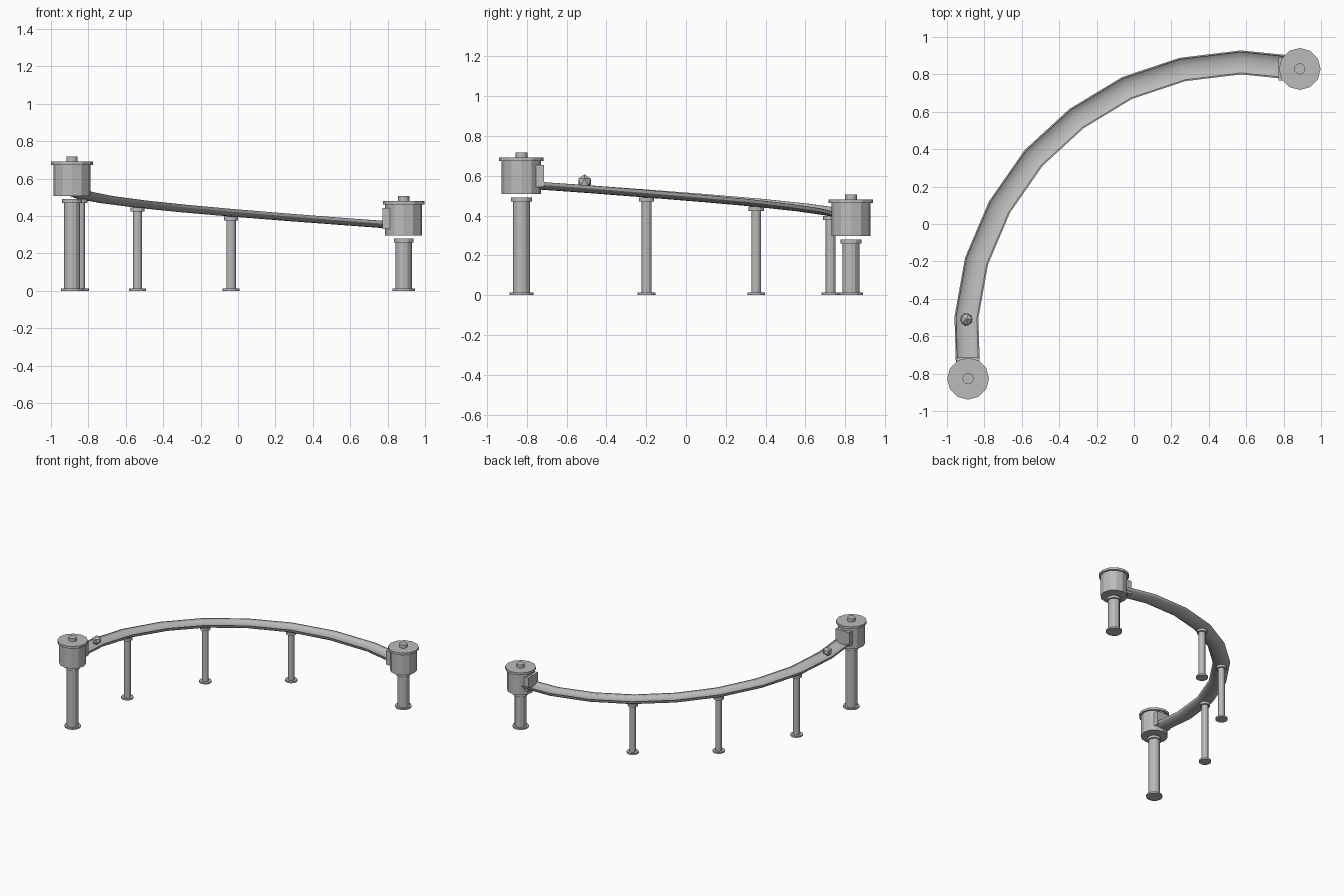
import bpy, bmesh, math
from mathutils import Vector

if "Cube" in bpy.data.objects:
    bpy.data.objects.remove(bpy.data.objects["Cube"])

grey = bpy.data.materials.new("stone grey")
grey.diffuse_color = (0.5, 0.5, 0.5, 1)
grey.use_nodes = True
grey.node_tree.nodes["Principled BSDF"].inputs["Base Color"].default_value = grey.diffuse_color


def finish(bm, name, smooth=False):
    bmesh.ops.recalc_face_normals(bm, faces=bm.faces)
    mesh = bpy.data.meshes.new(name)
    bm.to_mesh(mesh)
    bm.free()
    mesh.materials.append(grey)
    obj = bpy.data.objects.new(name, mesh)
    bpy.context.collection.objects.link(obj)
    if smooth:
        bpy.context.view_layer.objects.active = obj
        obj.select_set(True)
        bpy.ops.object.shade_smooth_by_angle(angle=math.radians(29))
        obj.select_set(False)
    return obj


def cylinder(name, x, y, z0, z1, r, sides=12):
    bm = bmesh.new()
    bmesh.ops.create_cone(bm, cap_ends=True, segments=sides, radius1=r, radius2=r, depth=z1 - z0)
    bmesh.ops.translate(bm, verts=bm.verts, vec=(x, y, (z0 + z1) / 2))
    return finish(bm, name)


def box(name, centre, size):
    bm = bmesh.new()
    bmesh.ops.create_cube(bm, size=1)
    bmesh.ops.scale(bm, verts=bm.verts, vec=size)
    bmesh.ops.translate(bm, verts=bm.verts, vec=centre)
    return finish(bm, name)


def column(name, x, y, top, r, base_r, collar_r):
    cylinder(name + "_shaft", x, y, 0.005, top - 0.005, r)
    cylinder(name + "_base", x, y, 0, 0.012, base_r)
    cylinder(name + "_collar", x, y, top - 0.021, top, collar_r)


def tower(name, x, y, z, door):
    # column, drum, lid, knob and a doorway block facing the track
    column(name + "_column", x, y, z - 0.017, 0.043, 0.06, 0.053)
    cylinder(name + "_drum", x, y, z, z + 0.168, 0.099)
    cylinder(name + "_lid", x, y, z + 0.166, z + 0.184, 0.112)
    cylinder(name + "_knob", x, y, z + 0.182, z + 0.21, 0.03)
    dx, dy = door
    size = (0.06 if dx else 0.124, 0.06 if dy else 0.124, 0.11)
    box(name + "_doorway", (x + dx * 0.083, y + dy * 0.083, z + 0.09), size)


# Track centreline, descending evenly from the high tower to the low one
plan = [(-0.886, -0.83), (-0.896, -0.5), (-0.842, -0.198), (-0.719, 0.091),
        (-0.537, 0.353), (-0.307, 0.564), (-0.037, 0.727), (0.259, 0.826),
        (0.572, 0.864), (0.885, 0.832)]
start_z, drop = 0.537, 0.0233
path = [Vector((x, y, start_z - drop * i)) for i, (x, y) in enumerate(plan)]

# Gutter cross-section: outer half ellipse, then inner half ellipse back
N = 8
arc = [math.pi * i / N for i in range(N + 1)]
section = [(-0.064 * math.cos(a), 0.039 - 0.039 * math.sin(a)) for a in arc]
section += [(0.057 * math.cos(a), 0.039 - 0.024 * math.sin(a)) for a in arc]

bm = bmesh.new()
rings = []
for i, p in enumerate(path):
    t = path[min(i + 1, len(path) - 1)] - path[max(i - 1, 0)]
    side = Vector((t.y, -t.x, 0)).normalized()
    rings.append([bm.verts.new(p + side * u + Vector((0, 0, v))) for u, v in section])
n = len(section)
for a, b in zip(rings, rings[1:]):
    for k in range(n):
        bm.faces.new((a[k], a[(k + 1) % n], b[(k + 1) % n], b[k]))
for ring in (rings[0], rings[-1]):
    for k in range(N):
        bm.faces.new((ring[k], ring[k + 1], ring[n - 2 - k], ring[n - 1 - k]))
finish(bm, "track", smooth=True)

# Slim supports under every second joint
for i in (2, 4, 6):
    p = path[i]
    column("support_%d" % (i // 2), p.x, p.y, p.z + 0.001, 0.025, 0.045, 0.038)

# End towers
tower("high_tower", -0.887, -0.827, 0.508, (0, 1))
tower("low_tower", 0.886, 0.829, 0.297, (-1, 0))

# Ball resting in the gutter
bm = bmesh.new()
bmesh.ops.create_icosphere(bm, subdivisions=1, radius=0.037)
bmesh.ops.translate(bm, verts=bm.verts, vec=(-0.896, -0.51, 0.569))
finish(bm, "ball")
